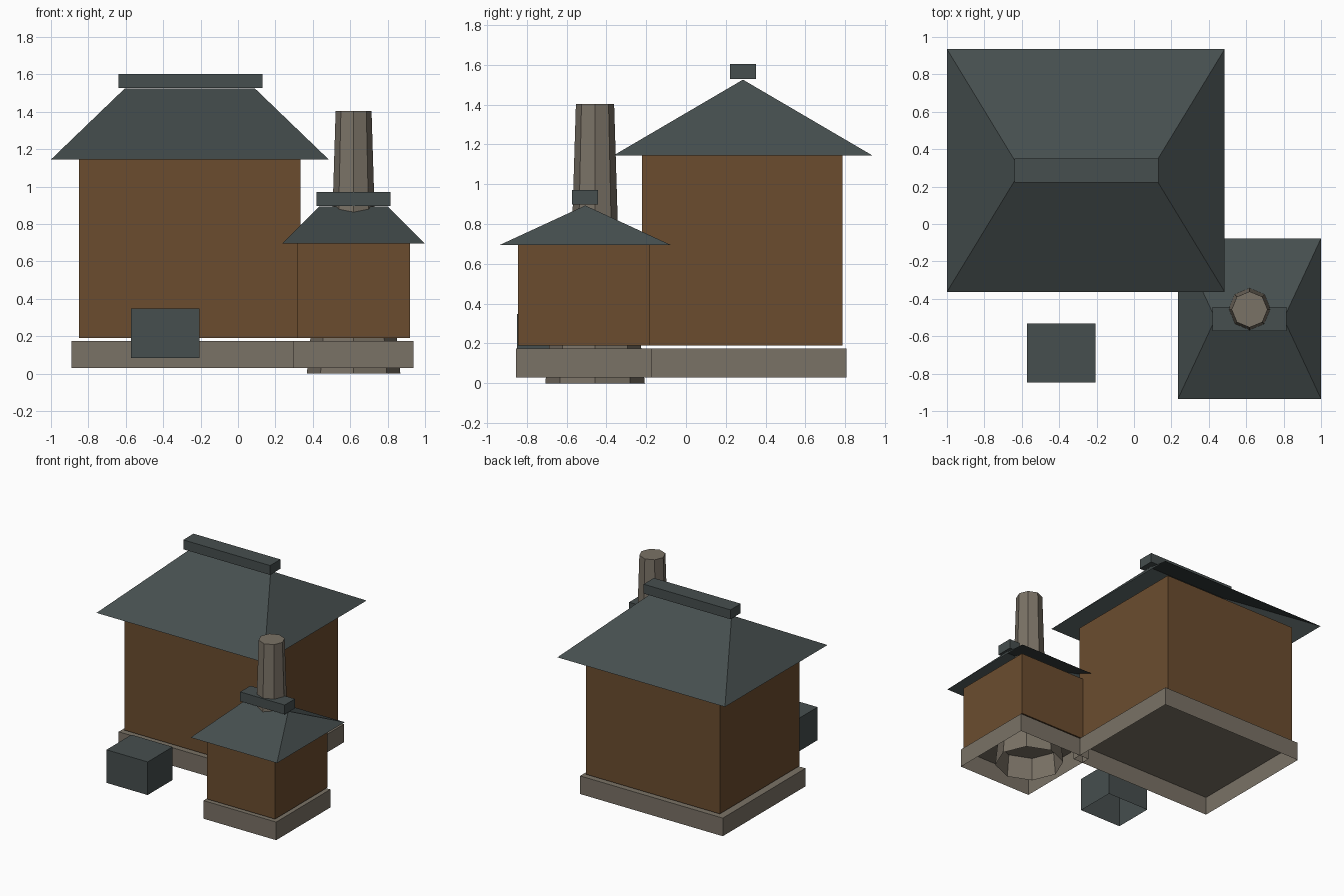
import bpy, bmesh, math

if "Cube" in bpy.data.objects:
    bpy.data.objects.remove(bpy.data.objects["Cube"])


def material(name, rgb):
    m = bpy.data.materials.new(name)
    m.diffuse_color = (*rgb, 1.0)
    m.use_nodes = True
    m.node_tree.nodes["Principled BSDF"].inputs["Base Color"].default_value = m.diffuse_color
    return m


WOOD = material("brown timber", (0.147, 0.073, 0.028))
SLATE = material("dark slate", (0.061, 0.077, 0.077))
STONE = material("grey stone", (0.195, 0.168, 0.132))


def loft(name, rings, mat, bottom=False):
    """Skin a stack of equal-length rings, cap the top and optionally the bottom."""
    bm = bmesh.new()
    loops = [[bm.verts.new(p) for p in ring] for ring in rings]
    n = len(loops[0])
    for low, high in zip(loops, loops[1:]):
        for i in range(n):
            j = (i + 1) % n
            bm.faces.new((low[i], low[j], high[j], high[i]))
    bm.faces.new(loops[-1])
    if bottom:
        bm.faces.new(loops[0][::-1])
    # merges the ridge ends of roofs into a sharp line
    bmesh.ops.remove_doubles(bm, verts=bm.verts, dist=1e-5)
    mesh = bpy.data.meshes.new(name)
    bm.to_mesh(mesh)
    bm.free()
    mesh.materials.append(mat)
    ob = bpy.data.objects.new(name, mesh)
    bpy.context.collection.objects.link(ob)
    return ob


def rect(x0, x1, y0, y1, z):
    return [(x0, y0, z), (x1, y0, z), (x1, y1, z), (x0, y1, z)]


def box(name, x, y, z, mat, bottom=False):
    return loft(name, [rect(*x, *y, z[0]), rect(*x, *y, z[1])], mat, bottom)


def hip_roof(name, x, y, z, ridge_x, mat):
    """Open-bottomed hip roof rising to a ridge along x."""
    bm = bmesh.new()
    a, b, c, d = [bm.verts.new(p) for p in rect(*x, *y, z[0])]
    mid = (y[0] + y[1]) / 2
    l, r = [bm.verts.new((rx, mid, z[1])) for rx in ridge_x]
    for f in ((a, b, r, l), (b, c, r), (c, d, l, r), (d, a, l)):
        bm.faces.new(f)
    mesh = bpy.data.meshes.new(name)
    bm.to_mesh(mesh)
    bm.free()
    mesh.materials.append(mat)
    ob = bpy.data.objects.new(name, mesh)
    bpy.context.collection.objects.link(ob)


def octagon(x, y, z, r):
    return [(x + r * math.cos(k * math.pi / 4), y + r * math.sin(k * math.pi / 4), z)
            for k in range(8)]


# main house
box("main_foundation", (-0.89, 0.375), (-0.24, 0.805), (0.03, 0.175), STONE)
box("main_walls", (-0.85, 0.335), (-0.22, 0.785), (0.19, 1.145), WOOD, True)
hip_roof("main_roof", (-1.0, 0.485), (-0.363, 0.935), (1.145, 1.525), (-0.605, 0.09), SLATE)
box("main_ridge_cap", (-0.64, 0.13), (0.221, 0.351), (1.528, 1.603), SLATE, True)

# small wing
box("wing_foundation", (0.293, 0.937), (-0.855, -0.17), (0.03, 0.175), STONE)
box("wing_walls", (0.315, 0.92), (-0.845, -0.18), (0.19, 0.695), WOOD, True)
hip_roof("wing_roof", (0.235, 1.0), (-0.935, -0.077), (0.695, 0.893), (0.435, 0.80), SLATE)
box("wing_ridge_cap", (0.42, 0.815), (-0.573, -0.443), (0.897, 0.972), SLATE, True)

# chimney: wide plinth under the wing and a tapered shaft through its roof
CX, CY = 0.618, -0.457
loft("chimney_plinth", [octagon(CX, CY, 0.0, 0.25), octagon(CX, CY, 0.2, 0.23)], STONE)
loft("chimney_shaft", [octagon(CX, CY, 0.2, 0.133), octagon(CX, CY, 1.403, 0.096)], STONE)

# loose block in front of the house
box("front_block", (-0.572, -0.207), (-0.848, -0.532), (0.083, 0.348), SLATE)
